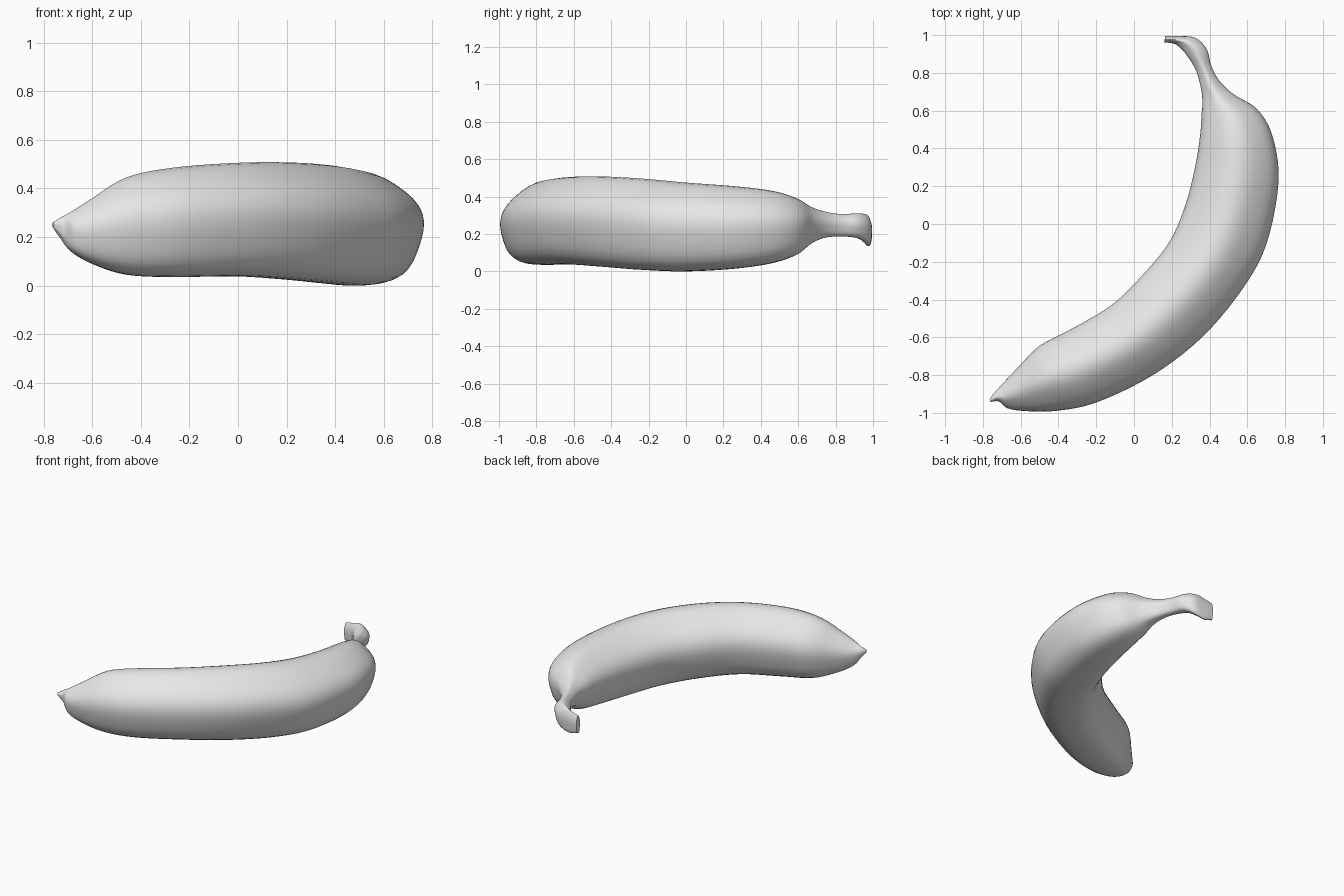
import bpy, bmesh, math
from mathutils import Vector

cube = bpy.data.objects.get("Cube")
if cube:
    bpy.data.objects.remove(cube, do_unlink=True)

SIDES = 40   # points around the fruit
STEPS = 5    # rings between stations

# Stations from blossom tip to stem end: inner x, y, outer x, y, low z, high z
stations = [
    (-.765, -.93, -.758, -.942, .24, .26),
    (-.745, -.90, -.715, -.94, .20, .28),
    (-.70, -.85, -.67, -.975, .14, .305),
    (-.62, -.765, -.58, -.99, .09, .36),
    (-.50, -.645, -.42, -.99, .045, .445),
    (-.34, -.56, -.20, -.945, .035, .485),
    (-.12, -.43, .10, -.80, .038, .505),
    (.05, -.265, .36, -.60, .025, .507),
    (.19, -.09, .57, -.35, .008, .495),
    (.275, .11, .70, -.11, 0, .475),
    (.325, .31, .765, .22, .015, .455),
    (.35, .47, .735, .46, .045, .43),
    (.358, .58, .655, .605, .09, .39),
    (.362, .655, .53, .685, .15, .345),
    (.352, .73, .455, .755, .18, .32),
    (.325, .82, .41, .835, .187, .307),
    (.27, .905, .385, .925, .178, .31),
    (.235, .94, .325, .985, .15, .305),
    (.21, .955, .24, .995, .135, .29),
    (.16, .962, .165, .995, .15, .275),
]


def smooth_point(a, b, c, d, t):
    """Catmull-Rom blend between b and c."""
    return [(2 * q + (r - p) * t + (2 * p - 5 * q + 4 * r - s) * t * t
             + (3 * q - p - 3 * r + s) * t ** 3) / 2
            for p, q, r, s in zip(a, b, c, d)]


def section():
    """Softly five-ridged outline, fitted to a unit box."""
    pts = []
    for i in range(SIDES):
        a = math.tau * i / SIDES
        r = 1 + 0.03 * math.cos(5 * (a - math.radians(18)))
        pts.append((r * math.cos(a), r * math.sin(a)))
    axes = []
    for values in zip(*pts):
        lo, hi = min(values), max(values)
        axes.append([(v - lo) / (hi - lo) for v in values])
    return list(zip(*axes))


# Fruit skin: rings lofted through the stations
padded = [stations[0]] + stations + [stations[-1]]
rings = [smooth_point(*padded[i:i + 4], k / STEPS)
         for i in range(len(stations) - 1) for k in range(STEPS)]
rings.append(stations[-1])

outline = section()
bm = bmesh.new()
loops = []
for ix, iy, ox, oy, low, high in rings:
    inner, across = Vector((ix, iy, low)), Vector((ox - ix, oy - iy, 0))
    up = Vector((0, 0, high - low))
    loops.append([bm.verts.new(inner + across * u + up * v) for u, v in outline])
for first, second in zip(loops, loops[1:]):
    for i in range(SIDES):
        j = (i + 1) % SIDES
        bm.faces.new((first[i], first[j], second[j], second[i]))

# Closed blossom tip and cut stem end
bm.faces.new(loops[0])
bm.faces.new(loops[-1])
bmesh.ops.recalc_face_normals(bm, faces=bm.faces)

mesh = bpy.data.meshes.new("banana")
bm.to_mesh(mesh)
bm.free()
banana = bpy.data.objects.new("banana", mesh)
bpy.context.collection.objects.link(banana)

# Plain grey skin
skin = bpy.data.materials.new("light grey")
skin.use_nodes = True
skin.diffuse_color = (.8, .8, .8, 1)
skin.node_tree.nodes["Principled BSDF"].inputs["Base Color"].default_value = (.8, .8, .8, 1)
mesh.materials.append(skin)

bpy.ops.object.select_all(action='DESELECT')
banana.select_set(True)
bpy.context.view_layer.objects.active = banana
bpy.ops.object.shade_smooth_by_angle(angle=math.radians(50))
